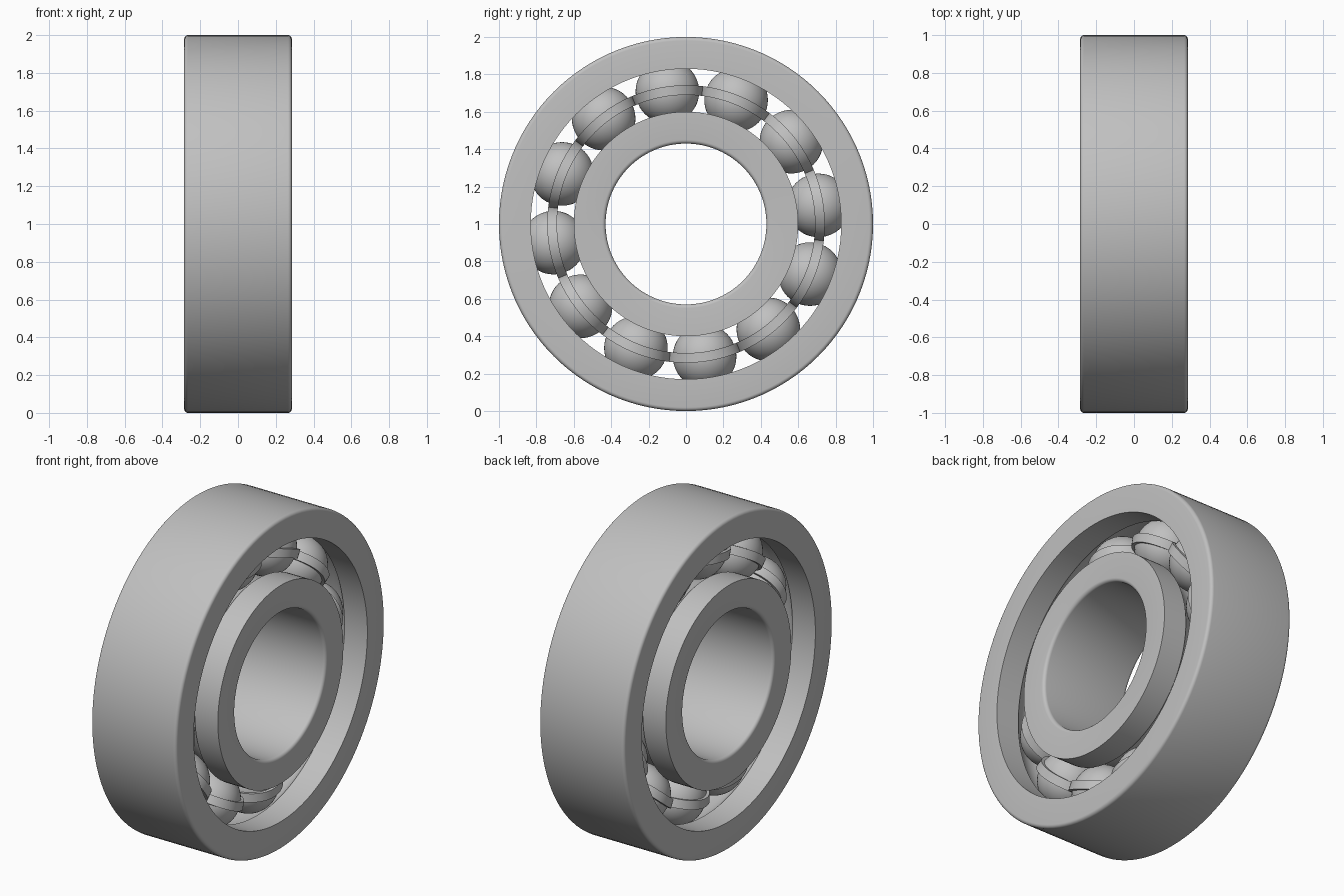
import bpy, bmesh, math
from mathutils import Vector

cube = bpy.data.objects.get("Cube")
if cube:
    bpy.data.objects.remove(cube, do_unlink=True)

HALF_WIDTH = 0.285
PITCH = 0.715          # radius of the circle of ball centres
BALL = 0.17
GROOVE = 0.175
BALLS = 12
FIRST = math.radians(8)
CENTRE = Vector((0, 0, 1))

steel = bpy.data.materials.new("steel_grey")
steel.use_nodes = True
grey = (0.53, 0.53, 0.53, 1)
steel.diffuse_color = grey
steel.node_tree.nodes["Principled BSDF"].inputs["Base Color"].default_value = grey


def polar(x, radius, angle):
    """Point at a radius and angle about the x axis."""
    return CENTRE + Vector((x, radius * math.cos(angle), radius * math.sin(angle)))


def sweep(name, sections):
    """Skin a closed loop of closed cross-sections."""
    bm = bmesh.new()
    loops = [[bm.verts.new(p) for p in section] for section in sections]
    for i, a in enumerate(loops):
        b = loops[(i + 1) % len(loops)]
        for j in range(len(a)):
            k = (j + 1) % len(a)
            bm.faces.new((a[j], a[k], b[k], b[j]))
    return finish(name, bm)


def finish(name, bm):
    bmesh.ops.recalc_face_normals(bm, faces=bm.faces)
    mesh = bpy.data.meshes.new(name)
    bm.to_mesh(mesh)
    bm.free()
    mesh.materials.append(steel)
    obj = bpy.data.objects.new(name, mesh)
    bpy.context.collection.objects.link(obj)
    bpy.ops.object.select_all(action="DESELECT")
    obj.select_set(True)
    bpy.context.view_layer.objects.active = obj
    bpy.ops.object.shade_smooth_by_angle(angle=math.radians(30))
    return obj


def race(name, lip, wall, segments=120, fillet=0.02):
    """Ring with a ball groove on the lip side and rounded wall corners."""
    out = 1 if wall > lip else -1
    reach = abs(lip - PITCH)
    half_arc = math.acos(reach / GROOVE)
    half = []
    # Groove from its deepest point to the lip
    for i in range(9):
        a = half_arc * i / 8
        half.append((GROOVE * math.sin(a), PITCH + out * GROOVE * math.cos(a)))
    half.append((HALF_WIDTH, lip))
    # Rounded corner
    for i in range(6):
        a = math.pi / 2 * i / 5
        half.append((HALF_WIDTH - fillet + fillet * math.cos(a),
                     wall - out * fillet * (1 - math.sin(a))))
    profile = half + [(-x, r) for x, r in reversed(half[1:])]
    sweep(name, [[polar(x, r, math.tau * i / segments) for x, r in profile]
                 for i in range(segments)])


race("outer_ring", 0.83, 1.0)
race("inner_ring", 0.60, 0.43)

# Balls
for n in range(BALLS):
    bm = bmesh.new()
    bmesh.ops.create_uvsphere(bm, u_segments=48, v_segments=24, radius=BALL)
    bmesh.ops.translate(bm, verts=bm.verts,
                        vec=polar(0, PITCH, FIRST + math.tau * n / BALLS))
    finish(f"ball_{n + 1}", bm)


# Cage halves: a ribbon that bulges over every ball
def cage(name, side, steps=28):
    sections = []
    for n in range(BALLS):
        for i in range(steps):
            offset = math.pi / BALLS * math.sin(math.pi * (i / steps - 0.5))
            s = PITCH * math.sin(offset)
            inner = math.sqrt(max(0.168 ** 2 - s * s, 0))
            outer = max(math.sqrt(max(0.187 ** 2 - s * s, 0)), 0.02)
            angle = FIRST + math.tau * n / BALLS + offset
            sections.append([polar(side * x, r, angle) for x, r in
                             ((inner, 0.69), (outer, 0.69), (outer, 0.742), (inner, 0.742))])
    sweep(name, sections)


cage("cage_left", 1)
cage("cage_right", -1)
